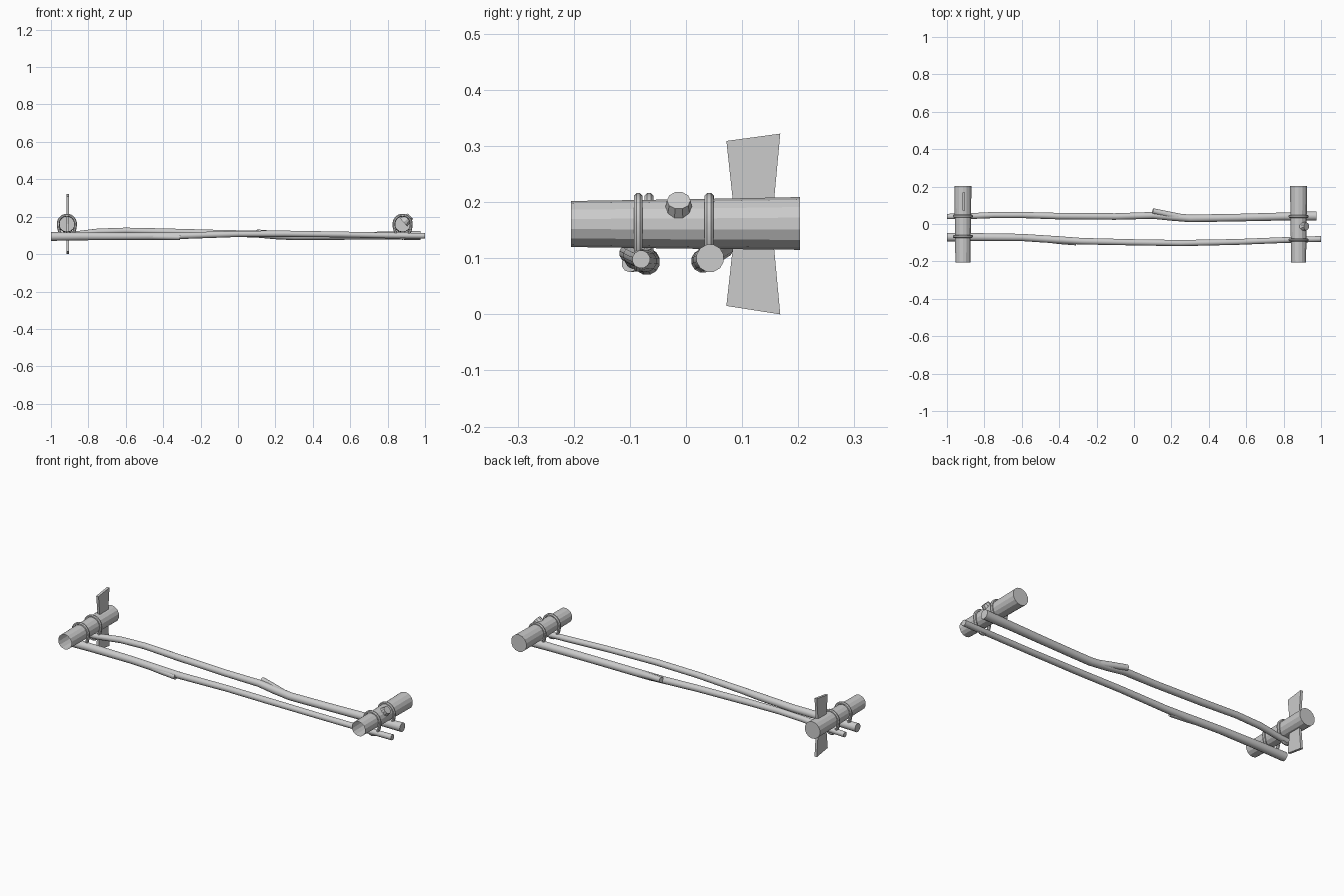
import bpy, bmesh, math
from mathutils import Vector

if "Cube" in bpy.data.objects:
    bpy.data.objects.remove(bpy.data.objects["Cube"])

grey = bpy.data.materials.new("plain_grey")
grey.use_nodes = True
colour = (0.6, 0.6, 0.6, 1)
grey.diffuse_color = colour
grey.node_tree.nodes["Principled BSDF"].inputs["Base Color"].default_value = colour


def finish(name, bm, smooth):
    bmesh.ops.recalc_face_normals(bm, faces=bm.faces)
    mesh = bpy.data.meshes.new(name)
    bm.to_mesh(mesh)
    bm.free()
    mesh.materials.append(grey)
    obj = bpy.data.objects.new(name, mesh)
    bpy.context.collection.objects.link(obj)
    if smooth:
        bpy.ops.object.select_all(action="DESELECT")
        obj.select_set(True)
        bpy.context.view_layer.objects.active = obj
        bpy.ops.object.shade_smooth_by_angle(angle=math.radians(40))
    return obj


def tube(name, points, sides=12, up=(0, 0, 1), closed=False, caps=(True, True), smooth=True):
    """Sweep a polygon along points given as (x, y, z, radius)."""
    bm = bmesh.new()
    path = [Vector(p[:3]) for p in points]
    count = len(path)
    rings = []
    for i, p in enumerate(path):
        if closed:
            ahead, behind = path[(i + 1) % count], path[i - 1]
        else:
            ahead, behind = path[min(i + 1, count - 1)], path[max(i - 1, 0)]
        side = (ahead - behind).normalized().cross(Vector(up)).normalized()
        over = side.cross((ahead - behind).normalized())
        ring = []
        for k in range(sides):
            a = math.tau * (k + 0.5) / sides
            ring.append(bm.verts.new(p + points[i][3] * (math.cos(a) * side + math.sin(a) * over)))
        rings.append(ring)
    for i in range(count if closed else count - 1):
        a, b = rings[i], rings[(i + 1) % count]
        for k in range(sides):
            n = (k + 1) % sides
            bm.faces.new((a[k], a[n], b[n], b[k]))
    if not closed:
        for use, ring in zip(caps, (rings[0], rings[-1])):
            if use:
                bm.faces.new(ring)
    return finish(name, bm, smooth)


def binding(name, x, y):
    """Rope loop round a log and the pole beneath it."""
    points = []
    for k in range(28):
        a = math.tau * k / 28
        s = math.sin(a)
        z = 0.162 + s * (0.046 if s > 0 else 0.078)
        points.append((x + 0.046 * math.cos(a), y, z, 0.0085))
    tube(name, points, sides=8, up=(0, 1, 0), closed=True)


# Cross logs, open at the front
for side, x in (("right", -0.915), ("left", 0.88)):
    tube(side + "_log", [(x, -0.205, 0.161, 0.041), (x, 0.0, 0.161, 0.044),
                         (x, 0.203, 0.162, 0.047)],
         sides=14, caps=(False, True), smooth=False)

# Long poles
tube("back_pole", [(-1, 0.04, 0.098, 0.015), (-0.88, 0.042, 0.105, 0.016),
                   (-0.75, 0.048, 0.12, 0.017), (-0.6, 0.048, 0.125, 0.017),
                   (-0.4, 0.042, 0.12, 0.018), (-0.1, 0.04, 0.112, 0.018),
                   (0.1, 0.046, 0.107, 0.019), (0.2, 0.038, 0.1, 0.021),
                   (0.3, 0.03, 0.095, 0.021), (0.55, 0.034, 0.097, 0.021),
                   (0.8, 0.04, 0.099, 0.022), (0.975, 0.043, 0.1, 0.025)])
tube("front_pole", [(-1, -0.07, 0.094, 0.024), (-0.85, -0.07, 0.095, 0.022),
                    (-0.6, -0.072, 0.095, 0.02), (-0.4, -0.085, 0.096, 0.02),
                    (-0.28, -0.092, 0.099, 0.018), (0, -0.098, 0.108, 0.017),
                    (0.25, -0.102, 0.109, 0.017), (0.55, -0.096, 0.105, 0.016),
                    (0.8, -0.086, 0.1, 0.016), (1, -0.08, 0.098, 0.016)])

# Cut branch stubs
tube("back_pole_stub", [(0.26, 0.034, 0.097, 0.019), (0.18, 0.052, 0.108, 0.017),
                        (0.1, 0.07, 0.117, 0.015)], sides=10)
tube("front_pole_stub", [(-0.5, -0.08, 0.094, 0.016), (-0.4, -0.092, 0.092, 0.016),
                         (-0.31, -0.1, 0.09, 0.015)], sides=10)
tube("log_knob", [(0.885, -0.013, 0.17, 0.032), (0.908, -0.013, 0.19, 0.024),
                  (0.922, -0.013, 0.203, 0.021)], sides=10, up=(0, 1, 0), smooth=False)

# Rope bindings at the four crossings
binding("right_front_binding", -0.915, -0.066)
binding("right_back_binding", -0.915, 0.042)
binding("left_front_binding", 0.88, -0.085)
binding("left_back_binding", 0.88, 0.041)

# Waisted paddle blade through the right log
outline = [(0.072, 0.015), (0.168, 0), (0.153, 0.161), (0.168, 0.322), (0.072, 0.309), (0.088, 0.161)]
bm = bmesh.new()
face = bm.faces.new([bm.verts.new((-0.917, y, z)) for y, z in outline])
moved = bmesh.ops.extrude_face_region(bm, geom=[face])["geom"]
bmesh.ops.translate(bm, vec=(0.014, 0, 0),
                    verts=[v for v in moved if isinstance(v, bmesh.types.BMVert)])
finish("paddle_blade", bm, False)
